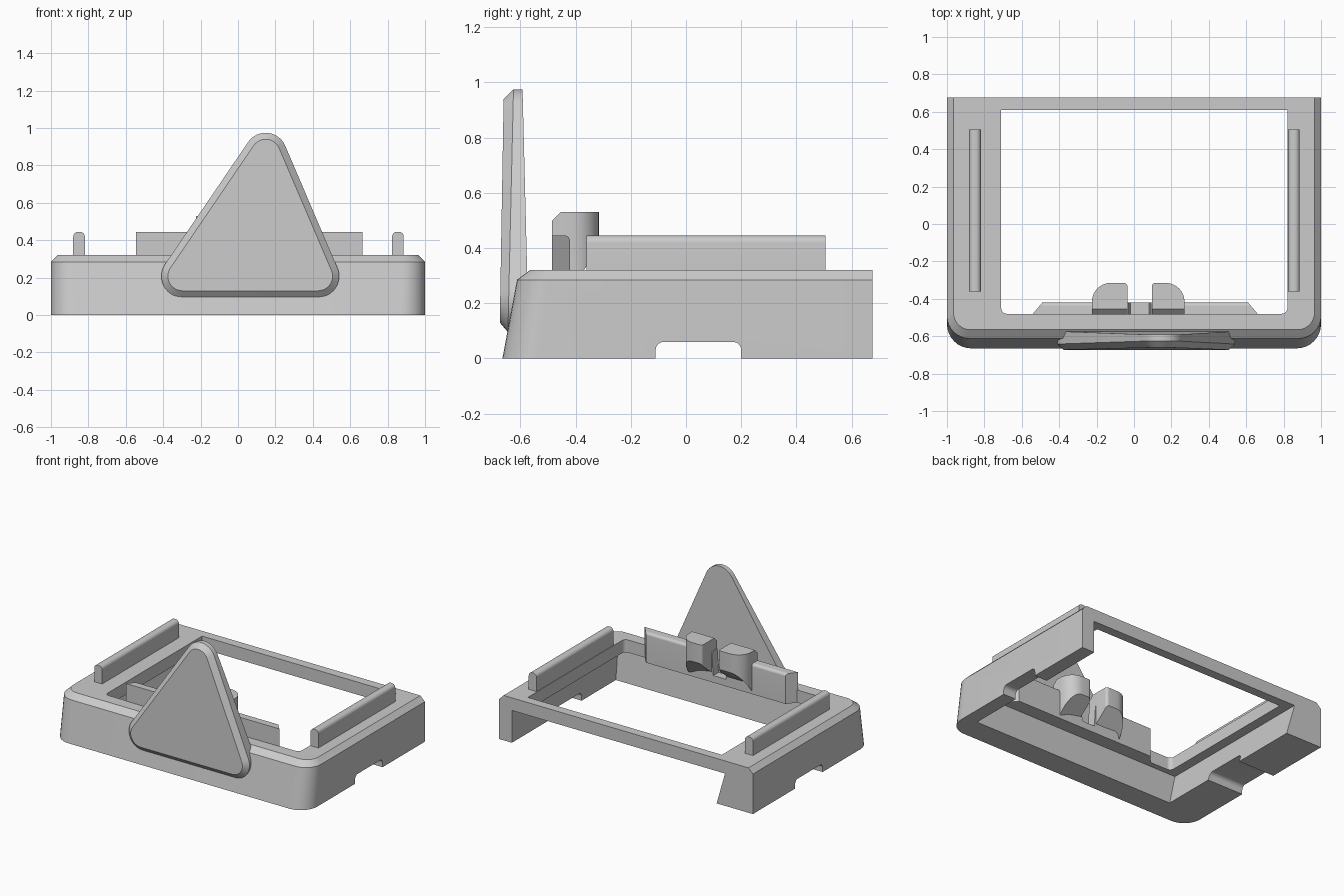
import bpy, bmesh, math
from mathutils import Vector

if "Cube" in bpy.data.objects:
    bpy.data.objects.remove(bpy.data.objects["Cube"])

grey = bpy.data.materials.new("plain_grey")
grey.use_nodes = True
grey.diffuse_color = (0.6, 0.6, 0.6, 1)
grey.node_tree.nodes["Principled BSDF"].inputs["Base Color"].default_value = (0.6, 0.6, 0.6, 1)


def rounded(points, radii, steps=8):
    """Polygon with filleted corners, same point count for any size."""
    out, n = [], len(points)
    for i, r in enumerate(radii):
        p = Vector(points[i])
        if r == 0:
            out.append(p)
            continue
        a = (Vector(points[i - 1]) - p).normalized()
        b = (Vector(points[(i + 1) % n]) - p).normalized()
        half = a.angle(b) / 2
        centre = p + (a + b).normalized() * r / math.sin(half)
        start = p + a * r / math.tan(half) - centre
        end = p + b * r / math.tan(half) - centre
        sweep = math.pi - 2 * half
        for k in range(steps + 1):
            t = k / steps
            d = (start * math.sin((1 - t) * sweep) + end * math.sin(t * sweep)) / math.sin(sweep)
            out.append(centre + d)
    return out


def loft(name, rings):
    """Closed solid through matching rings of 3D points."""
    bm = bmesh.new()
    loops = [[bm.verts.new(p) for p in ring] for ring in rings]
    n = len(loops[0])
    for lo, hi in zip(loops, loops[1:]):
        for i in range(n):
            bm.faces.new((lo[i], lo[(i + 1) % n], hi[(i + 1) % n], hi[i]))
    bm.faces.new(loops[0][::-1])
    bm.faces.new(loops[-1])
    bmesh.ops.recalc_face_normals(bm, faces=bm.faces)
    mesh = bpy.data.meshes.new(name)
    bm.to_mesh(mesh)
    bm.free()
    mesh.materials.append(grey)
    obj = bpy.data.objects.new(name, mesh)
    bpy.context.collection.objects.link(obj)
    return obj


def flat(ring, z):
    return [(p.x, p.y, z) for p in ring]


def box_ring(x0, x1, y0, y1, front=0):
    return rounded([(x0, y0), (x1, y0), (x1, y1), (x0, y1)], [front, front, 0, 0])


def cut(obj, cutter):
    mod = obj.modifiers.new("cut", "BOOLEAN")
    mod.operation, mod.solver, mod.object = "DIFFERENCE", "EXACT", cutter
    cutter.hide_render = True
    cutter.hide_set(True)


def finish(obj):
    """Apply the cuts, remove the cutters, then shade."""
    bpy.ops.object.select_all(action="DESELECT")
    bpy.context.view_layer.objects.active = obj
    obj.select_set(True)
    cutters = {m.object for m in obj.modifiers}
    for m in list(obj.modifiers):
        bpy.ops.object.modifier_apply(modifier=m.name)
    for c in cutters:
        bpy.data.objects.remove(c)
    bpy.ops.object.shade_smooth_by_angle(angle=math.radians(25))


# Base frame: leaning front, chamfered top edge on front and sides
BACK = 0.675
base = loft("base_frame", [
    flat(box_ring(-1, 1, -0.665, BACK, 0.13), 0),
    flat(box_ring(-1, 1, -0.612, BACK, 0.12), 0.285),
    flat(box_ring(-0.965, 0.965, -0.565, BACK, 0.09), 0.32)])
cut(base, loft("window_cutter", [
    flat(box_ring(-0.71, 0.82, -0.48, 0.61, 0.03), z) for z in (-0.1, 0.5)]))
# Hollow underneath, open at the back between two legs
cut(base, loft("cavity_cutter", [
    flat(box_ring(-0.7, 0.9, -0.49, 0.9), -0.05),
    flat(box_ring(-0.78, 0.9, -0.52, 0.9), 0.23)]))
# Cable notch through both sides
notch = rounded([(-0.11, -0.1), (0.2, -0.1), (0.2, 0.06), (-0.11, 0.06)], [0, 0, 0.03, 0.03])
cut(base, loft("notch_cutter", [[(x, p.x, p.y) for p in notch] for x in (-1.2, 1.2)]))
finish(base)

# Side rails with rounded tops
for name, x in (("right_rail", -0.85), ("left_rail", 0.855)):
    profile = rounded([(x - 0.031, 0.3), (x + 0.031, 0.3), (x + 0.031, 0.445), (x - 0.031, 0.445)],
                      [0, 0, 0.026, 0.026])
    finish(loft(name, [[(p.x, y, p.y) for p in profile] for y in (-0.36, 0.505)]))

# Clip wall at the front of the window, ends angled, gap in the middle
wall_side = rounded([(-0.485, 0.23), (-0.42, 0.23), (-0.42, 0.445), (-0.485, 0.445)], [0, 0, 0.02, 0])


def wall_end(x, slope):
    return [(x + slope * (p.x + 0.485) / 0.065, p.x, p.y) for p in wall_side]


wall = loft("clip_wall", [wall_end(-0.545, 0.055), wall_end(0.665, -0.055)])
gap = [(-0.02, 0.28), (0.08, 0.28), (0.1, 0.6), (-0.04, 0.6)]
cut(wall, loft("gap_cutter", [[(x, y, z) for x, z in gap] for y in (-0.6, -0.3)]))
finish(wall)

# Two clip hooks: round outer back corner, sloped underside, chamfered top front
for name, x0, x1, radii in (("right_hook", -0.225, -0.035, [0, 0, 0.02, 0.1]),
                            ("left_hook", 0.095, 0.27, [0, 0, 0.1, 0.02])):
    plan = rounded([(x0, -0.485), (x1, -0.485), (x1, -0.315), (x0, -0.315)], radii)
    low = [(p.x, p.y, 0.25 + max(0, p.y + 0.42) * 1.4) for p in plan]
    body = flat(plan, 0.5)
    top = [(p.x, max(p.y, -0.455), 0.53) for p in plan]
    finish(loft(name, [low, body, top]))

# Rounded triangular plate, leaning slightly, bevelled front rim
CORNERS = [(-0.297, 0.208), (0.428, 0.208), (0.148, 0.862)]


def plate_ring(inset, y_low, y_high):
    points = []
    for i, corner in enumerate(CORNERS):
        c = Vector(corner)
        before, after = c - Vector(CORNERS[i - 1]), Vector(CORNERS[(i + 1) % 3]) - c
        start = math.atan2(-before.x, before.y)
        sweep = (math.atan2(-after.x, after.y) - start) % math.tau
        for k in range(13):
            a = start + sweep * k / 12
            points.append(c + Vector((math.cos(a), math.sin(a))) * (0.113 - inset))
    return [(p.x, y_low + (y_high - y_low) * (p.y - 0.1) / 0.87, p.y) for p in points]


finish(loft("triangle_plate", [
    plate_ring(0.035, -0.675, -0.66),
    plate_ring(0, -0.645, -0.625),
    plate_ring(0, -0.57, -0.592)]))
